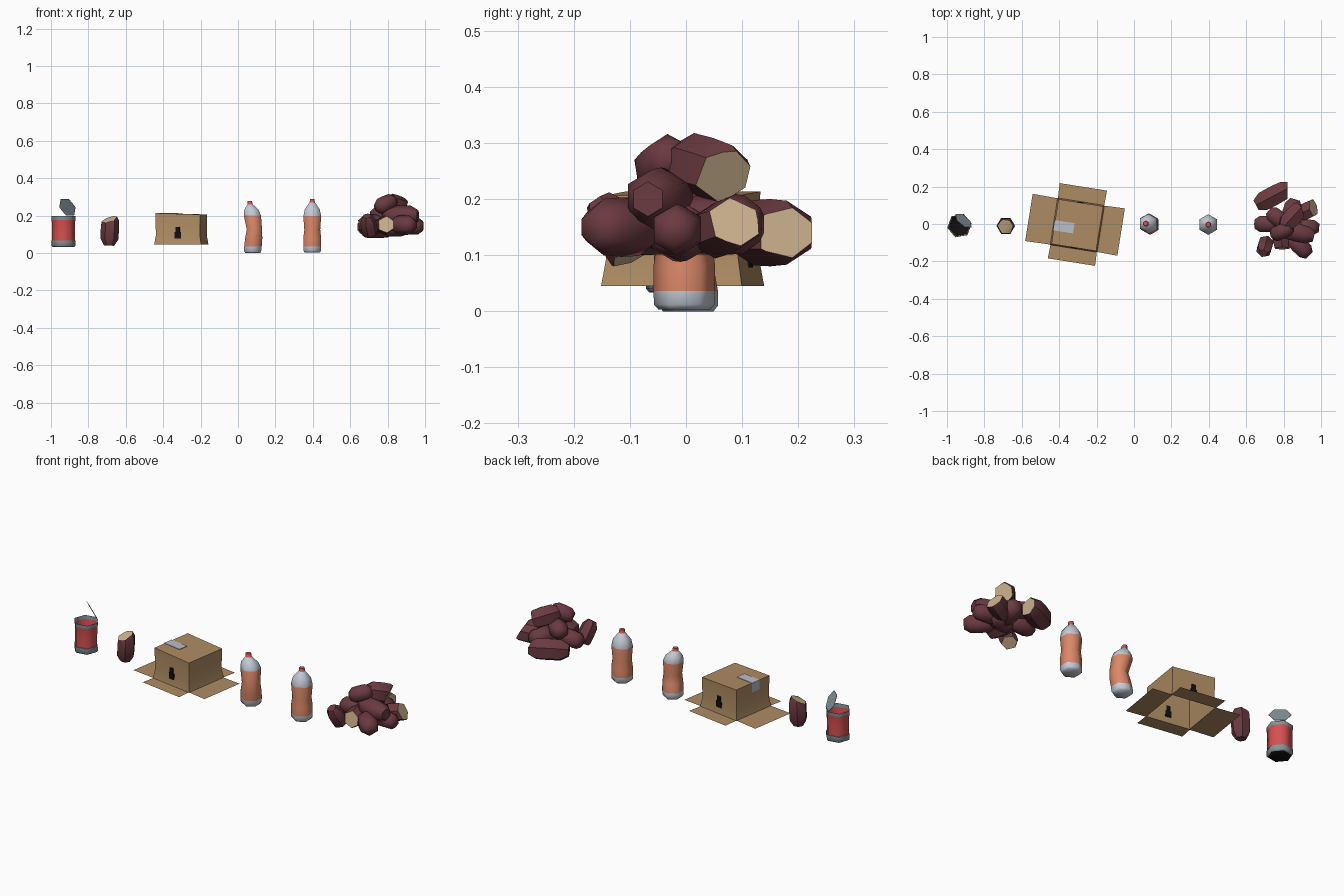
import bpy, bmesh, math
from mathutils import Vector, Matrix

if "Cube" in bpy.data.objects:
    bpy.data.objects.remove(bpy.data.objects["Cube"])

def mat(name, r, g, b):
    m = bpy.data.materials.new(name)
    f = lambda c: ((c / 255 + 0.055) / 1.055) ** 2.4
    m.diffuse_color = (f(r), f(g), f(b), 1)
    m.use_nodes = True
    m.node_tree.nodes["Principled BSDF"].inputs["Base Color"].default_value = m.diffuse_color
    return m

SKIN = mat("maroon_skin", 106, 58, 64)
FLESH = mat("cream_flesh", 204, 178, 142)
CARD = mat("cardboard", 174, 140, 99)
ORANGE = mat("orange_label", 218, 136, 104)
WHITE = mat("pale_plastic", 196, 203, 214)
CAP = mat("red_cap", 214, 84, 76)
TIN = mat("grey_tin", 134, 148, 154)
RED = mat("can_red", 214, 80, 80)
BLACK = mat("black_print", 18, 16, 15)
TAPE = mat("silver_tape", 186, 192, 200)

def finish(bm, name, mats, angle=65):
    bmesh.ops.recalc_face_normals(bm, faces=bm.faces)
    me = bpy.data.meshes.new(name)
    bm.to_mesh(me)
    bm.free()
    for m in mats:
        me.materials.append(m)
    me.shade_smooth()
    me.set_sharp_from_angle(angle=math.radians(angle))
    ob = bpy.data.objects.new(name, me)
    bpy.context.collection.objects.link(ob)
    return ob

def loft(bm, rings, bands, sides=6, start=math.pi / 2, caps=(0, 0)):
    """rings: (x, y, z, radius); bands: material index of each gap; caps: index or None"""
    loops = []
    for x, y, z, r in rings:
        loops.append([bm.verts.new((x + r * math.cos(start + math.tau * i / sides),
                                    y + r * math.sin(start + math.tau * i / sides), z))
                      for i in range(sides)])
    for a, b, k in zip(loops, loops[1:], bands):
        for i in range(sides):
            j = (i + 1) % sides
            bm.faces.new((a[i], a[j], b[j], b[i])).material_index = k
    for loop, k in ((loops[0], caps[0]), (loops[-1], caps[1])):
        if k is not None:
            bm.faces.new(loop).material_index = k

# Root vegetables: six-sided, tapered at both ends, some sliced
def root(name, centre, direction, length, radius, cut=None):
    bm = bmesh.new()
    h = length / 2
    loft(bm, [(0, 0, -h, radius * .55), (0, 0, -h * .6, radius * .97), (0, 0, 0, radius),
              (0, 0, h * .6, radius * .95), (0, 0, h, radius * .55)], [0] * 4)
    q = Vector(direction).to_track_quat('Z', 'Y').to_matrix().to_4x4()
    bm.transform(Matrix.Translation(centre) @ q)
    if cut:
        point, normal = cut
        res = bmesh.ops.bisect_plane(bm, geom=bm.verts[:] + bm.edges[:] + bm.faces[:],
                                     plane_co=point, plane_no=normal, clear_outer=True)
        edges = [e for e in res['geom_cut'] if isinstance(e, bmesh.types.BMEdge)]
        for f in bmesh.ops.holes_fill(bm, edges=edges, sides=0)['faces']:
            f.material_index = 1
    return finish(bm, name, [SKIN, FLESH], 62 if cut is None else 50)

root("single_root", (-.685, -.01, .125), (0.05, 0, 1), .17, .049,
     ((-.685, -.01, .182), (-.3, -.3, .9)))

pile = [
    ((.745, .15, .14), (.85, .45, 0), .21, .06, ((.82, .18, .14), (1, 0, 0))),
    ((.70, -.12, .14), (-.15, -.5, .8), .14, .044, ((.71, -.1, .098), (.3, .4, -.85))),
    ((.92, .07, .15), (.85, .4, .15), .17, .05, ((.96, .09, .155), (.85, .2, .45))),
    ((.925, -.015, .145), (1, -.1, 0), .13, .047, None),
    ((.885, -.115, .15), (.6, -.6, 0), .15, .053, None),
    ((.87, -.045, .2), (1, -.25, 0), .19, .056, None),
    ((.79, -.04, .262), (.7, .3, .3), .12, .046, None),
    ((.85, .04, .255), (.6, .65, -.2), .16, .055, ((.885, .06, .24), (.85, .3, -.4))),
    ((.715, 0, .155), (1, 0, .1), .14, .05, None),
    ((.785, -.08, .15), (.2, -1, 0), .16, .05, ((.79, -.13, .15), (0, -1, .15))),
    ((.84, .06, .155), (.3, 1, 0), .15, .055, None),
    ((.77, .03, .205), (-.6, .5, 0), .13, .05, None),
    ((.84, -.01, .14), (1, .3, 0), .15, .052, None),
]
for i, spec in enumerate(pile):
    root("pile_root_%02d" % (i + 1), *spec)

# Bottles: pale base, orange label, pale shoulder, red cap
def bottle(name, x, y, rings):
    bm = bmesh.new()
    loft(bm, [(x + dx, y + dy, z, r) for dx, dy, z, r in rings],
         [0, 0, 1, 1, 1, 0, 0, 0, 2], caps=(0, 2))
    finish(bm, name, [WHITE, ORANGE, CAP])

bottle("straight_bottle", .397, -.003, [
    (0, 0, .003, .046), (0, 0, .012, .054), (0, 0, .036, .055), (0, 0, .08, .055),
    (0, 0, .125, .049), (0, 0, .197, .055), (0, 0, .235, .046), (0, 0, .265, .022),
    (0, 0, .27, .016), (0, 0, .289, .014)])
bottle("bent_bottle", .08, 0, [
    (-.001, .004, 0, .045), (-.002, .004, .01, .053), (0, .003, .036, .054), (.004, -.004, .08, .053),
    (.008, -.010, .125, .047), (-.003, .002, .2, .053), (-.008, 0, .232, .044), (-.014, .001, .255, .022),
    (-.015, .002, .259, .016), (-.018, .003, .278, .014)])

# Opened tin can
bm = bmesh.new()
cx, cy = -.933, -.009
loft(bm, [(cx, cy, .033, .060), (cx, cy, .04, .066), (cx, cy, .066, .065), (cx, cy, .067, .062),
          (cx, cy, .115, .062), (cx, cy, .165, .063), (cx, cy, .178, .065), (cx, cy, .198, .066)],
     [1, 1, 1, 0, 0, 0, 1], start=math.radians(70), caps=(2, None))
finish(bm, "can_body", [RED, TIN, BLACK])

bm = bmesh.new()
loft(bm, [(0, 0, -.001, .056), (0, 0, .001, .056)], [0], start=0)
u, v = Vector((.77, -.64, 0)), Vector((-.29, -.35, .89)).normalized()
m = Matrix((u, v, u.cross(v))).transposed().to_4x4()
bm.transform(Matrix.Translation((-.912, .018, .245)) @ m)
finish(bm, "can_lid", [TIN], 30)

# Upturned cardboard box: thin shell, open below, flaps spread flat
PLACE = Matrix.Translation((-.303, -.006, 0)) @ Matrix.Rotation(math.radians(-9), 4, 'Z')
bm = bmesh.new()
k = math.sqrt(2)
loft(bm, [(0, 0, .045, .127 * k), (0, 0, .095, .119 * k), (0, 0, .21, .121 * k)],
     [0, 0], sides=4, start=math.pi / 4, caps=(None, 0))
for vert in bm.verts:
    if vert.co.z > .2:
        vert.co.z -= vert.co.x * .03
bm.transform(PLACE)
finish(bm, "box_body", [CARD], 40)

for name, turn, reach in (("right", 0, .115), ("back", 90, .085), ("left", 180, .14), ("front", 270, .078)):
    bm = bmesh.new()
    a, b = .122, .122 + reach
    bm.faces.new([bm.verts.new(c) for c in ((a, -.125, .045), (b, -.128, .045),
                                            (b, .128, .045), (a, .125, .045))])
    bm.transform(PLACE @ Matrix.Rotation(math.radians(turn), 4, 'Z'))
    finish(bm, "box_flap_" + name, [CARD])

# Tape and printed marks as thin plates
def plate(name, centre, size, material):
    bm = bmesh.new()
    bmesh.ops.create_cube(bm, size=1)
    bm.transform(PLACE @ Matrix.Translation(centre) @ Matrix.Diagonal((*size, 1)))
    finish(bm, name, [material], 30)

plate("tape_top", (-.07, -.02, .2135), (.108, .055, .003), TAPE)
plate("tape_side", (-.122, -.02, .188), (.003, .055, .052), TAPE)
for s, n in ((-1, "front"), (1, "back")):
    plate("print_mark_" + n, (.0, s * .1215, .095), (.034, .006, .034), BLACK)
    plate("print_stem_" + n, (.0, s * .1215, .125), (.022, .006, .03), BLACK)
